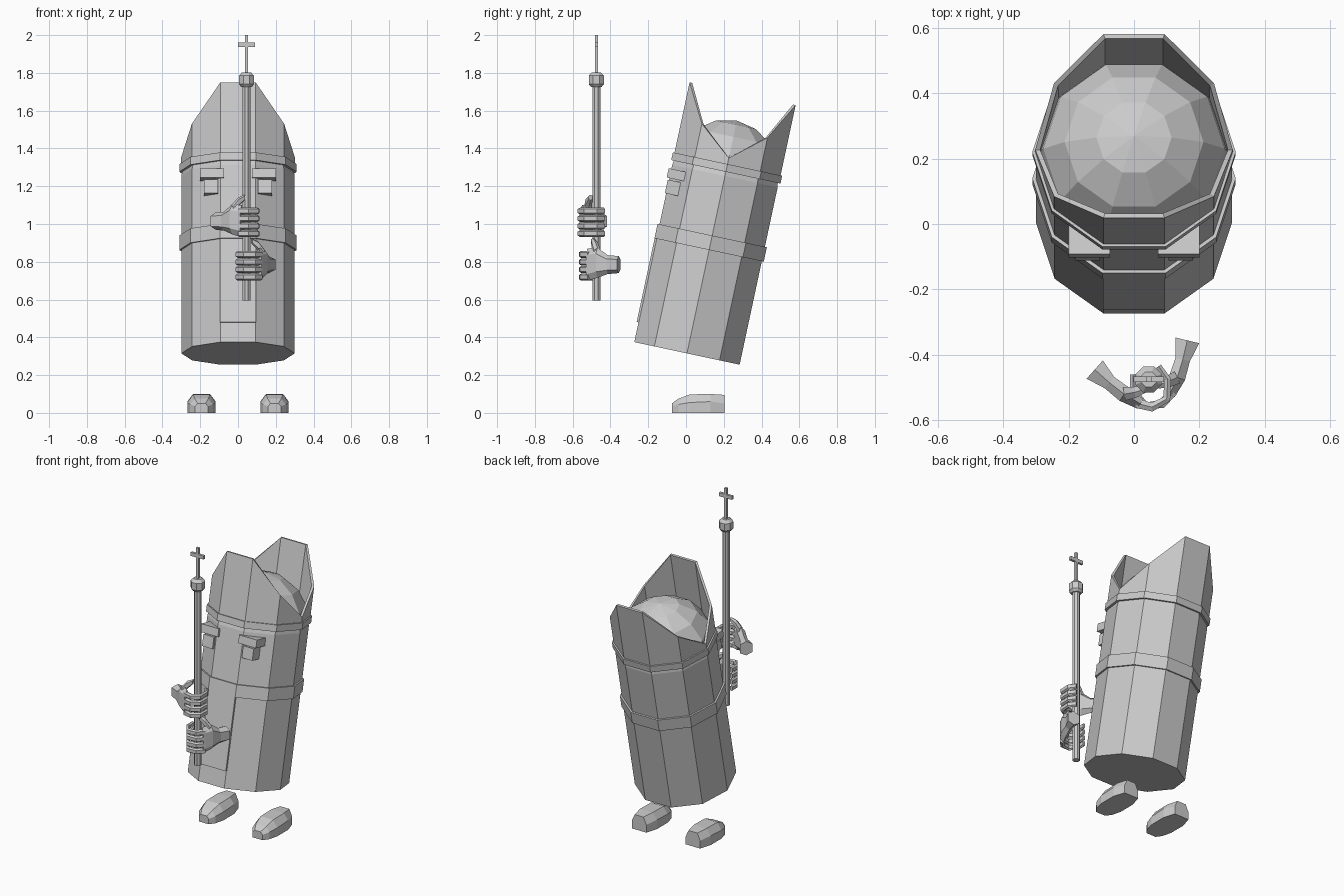
import bpy, bmesh
from math import sin, cos, pi, radians
from mathutils import Matrix, Vector

cube = bpy.data.objects.get("Cube")
if cube:
    bpy.data.objects.remove(cube)

grey = bpy.data.materials.new("plain_grey")
grey.use_nodes = True
GREY = (0.6, 0.6, 0.6, 1)
grey.diffuse_color = GREY
grey.node_tree.nodes["Principled BSDF"].inputs["Base Color"].default_value = GREY

SIDES = 10
LEAN = Matrix.Translation((0, 0.005, 0.315)) @ Matrix.Rotation(radians(-12.1), 4, "X")
UPRIGHT = Matrix.Identity(4)


def finish(name, bm, matrix=UPRIGHT):
    bmesh.ops.transform(bm, matrix=matrix, verts=bm.verts)
    bmesh.ops.recalc_face_normals(bm, faces=bm.faces)
    mesh = bpy.data.meshes.new(name)
    bm.to_mesh(mesh)
    bm.free()
    mesh.materials.append(grey)
    obj = bpy.data.objects.new(name, mesh)
    bpy.context.collection.objects.link(obj)
    return obj


def loft(name, rings, matrix=UPRIGHT, closed=False):
    """Skin a list of equal-sized rings; closed joins last to first."""
    bm = bmesh.new()
    loops = [[bm.verts.new(p) for p in ring] for ring in rings]
    n = len(loops[0])
    pairs = list(zip(loops, loops[1:]))
    if closed:
        pairs.append((loops[-1], loops[0]))
    else:
        bm.faces.new(loops[0])
        bm.faces.new(loops[-1])
    for a, b in pairs:
        for i in range(n):
            j = (i + 1) % n
            bm.faces.new((a[i], a[j], b[j], b[i]))
    return finish(name, bm, matrix)


def ring(radius, height, sides=SIDES):
    """Polygon ring; height may be a function of the corner index."""
    out = []
    for i in range(sides):
        a = -pi / 2 + (i + 0.5) * 2 * pi / sides
        z = height(i) if callable(height) else height
        out.append((radius * cos(a), radius * sin(a), z))
    return out


def box(name, lo, hi, matrix=UPRIGHT):
    bm = bmesh.new()
    bmesh.ops.create_cube(bm, size=1)
    for v in bm.verts:
        v.co = [l + (c + 0.5) * (h - l) for c, l, h in zip(v.co, lo, hi)]
    return finish(name, bm, matrix)


def collar(name, inner, outer, low, high):
    return loft(name, [ring(inner, low), ring(outer, low), ring(outer, high),
                       ring(inner, high)], LEAN, closed=True)


# Leaning body with a domed head
R = 0.3
SHOULDER = 0.96
dome = [ring(R * cos(k * pi / 8), SHOULDER + R * sin(k * pi / 8)) for k in range(4)]
dome.append(ring(0.002, SHOULDER + R))
loft("body", [ring(R, 0)] + dome, LEAN)

# Tall hat with a front and a back peak and side notches
peak = (1.406, 1.205, 1.058, 1.205, 1.406)
edge = lambda i: peak[i % 5]
loft("hat", [ring(0.284, 0.985), ring(0.302, 0.985), ring(0.302, edge),
             ring(0.287, edge)], LEAN, closed=True)
collar("hat_band", 0.29, 0.311, 0.983, 1.025)
collar("belt", 0.29, 0.311, 0.56, 0.638)
box("front_panel", (-0.095, -0.295, 0.107), (0.095, -0.28, 0.6), LEAN)

# Eyes and brows
for side, s in (("left", 1), ("right", -1)):
    for part, x0, x1, y, z0, z1 in (("eye", 0.105, 0.18, -0.292, 0.805, 0.878),
                                    ("brow", 0.073, 0.2, -0.3, 0.888, 0.938)):
        xs = sorted((s * x0, s * x1))
        box(f"{side}_{part}", (xs[0], y, z0), (xs[1], -0.19, z1), LEAN)

# Feet with a chamfered top and a low tapered toe
FOOT = [(0.205, 0.052, 0.05, 0.095), (0.13, 0.075, 0.06, 0.1),
        (0.02, 0.075, 0.055, 0.098), (-0.04, 0.06, 0.045, 0.075),
        (-0.075, 0.035, 0.035, 0.05)]
for side, s in (("left", 1), ("right", -1)):
    rings = []
    for y, w, mid, top in FOOT:
        outline = [(-w, 0), (w, 0), (w, mid), (0.6 * w, top), (-0.6 * w, top), (-w, mid)]
        rings.append([(s * 0.193 + x, y, z) for x, z in outline])
    loft(f"{side}_foot", rings)

# Staff with a faceted knob and a crossed finial
STAFF = Vector((0.045, -0.475, 0))
AT = Matrix.Translation(STAFF)
loft("staff", [ring(0.023, 0.595, 8), ring(0.023, 1.74, 8)], AT)
loft("staff_knob", [ring(r, z, 8) for r, z in
                    ((0.03, 1.725), (0.043, 1.74), (0.043, 1.785), (0.025, 1.803))], AT)
box("finial_post", (-0.009, -0.008, 1.79), (0.009, 0.008, 2.0), AT)
box("finial_bar", (-0.046, -0.008, 1.937), (0.046, 0.008, 1.96), AT)


def strand(name, path, matrix):
    """Six-sided limb along (x, y, z, height, thickness) stations."""
    points = [Vector(p[:3]) for p in path]
    rings = []
    for i, p in enumerate(points):
        t = points[min(i + 1, len(points) - 1)] - points[max(i - 1, 0)]
        n = Vector((-t.y, t.x, 0)).normalized()
        h, w = path[i][3] / 2, path[i][4] / 2
        rings.append([p + n * (w * a) + Vector((0, 0, h * b)) for a, b in
                      ((-1, -0.6), (0, -1), (1, -0.6), (1, 0.6), (0, 1), (-1, 0.6))])
    return loft(name, rings, matrix)


# Hands gripping the staff; the lower one is mirrored and turned
GRIP = [(-0.04, -0.072), (0.01, -0.085), (0.055, -0.06), (0.058, 0), (0.03, 0.04)]


def hand(side, z, flip, turn):
    m = (Matrix.Translation(STAFF + Vector((0, 0, z))) @ Matrix.Rotation(turn, 4, "Z")
         @ Matrix.Diagonal((flip, 1, 1, 1)))
    strand(f"{side}_palm", [(-0.165, 0.03, 0, 0.09, 0.075), (-0.12, -0.01, 0, 0.1, 0.045),
                            (-0.075, -0.045, 0.01, 0.16, 0.05),
                            (-0.025, -0.075, 0, 0.17, 0.035)], m)
    for k in range(4):
        lift = -0.066 + 0.04 * k
        strand(f"{side}_finger_{k + 1}",
               [(x, y, lift, 0.036, 0.03 - 0.003 * i) for i, (x, y) in enumerate(GRIP)], m)
    strand(f"{side}_thumb", [(-0.075, -0.045, 0.055, 0.07, 0.04),
                             (-0.045, -0.04, 0.1, 0.05, 0.035),
                             (-0.012, -0.03, 0.125, 0.03, 0.022)], m)


hand("right", 1.015, 1, 0)
hand("left", 0.785, -1, radians(35))
